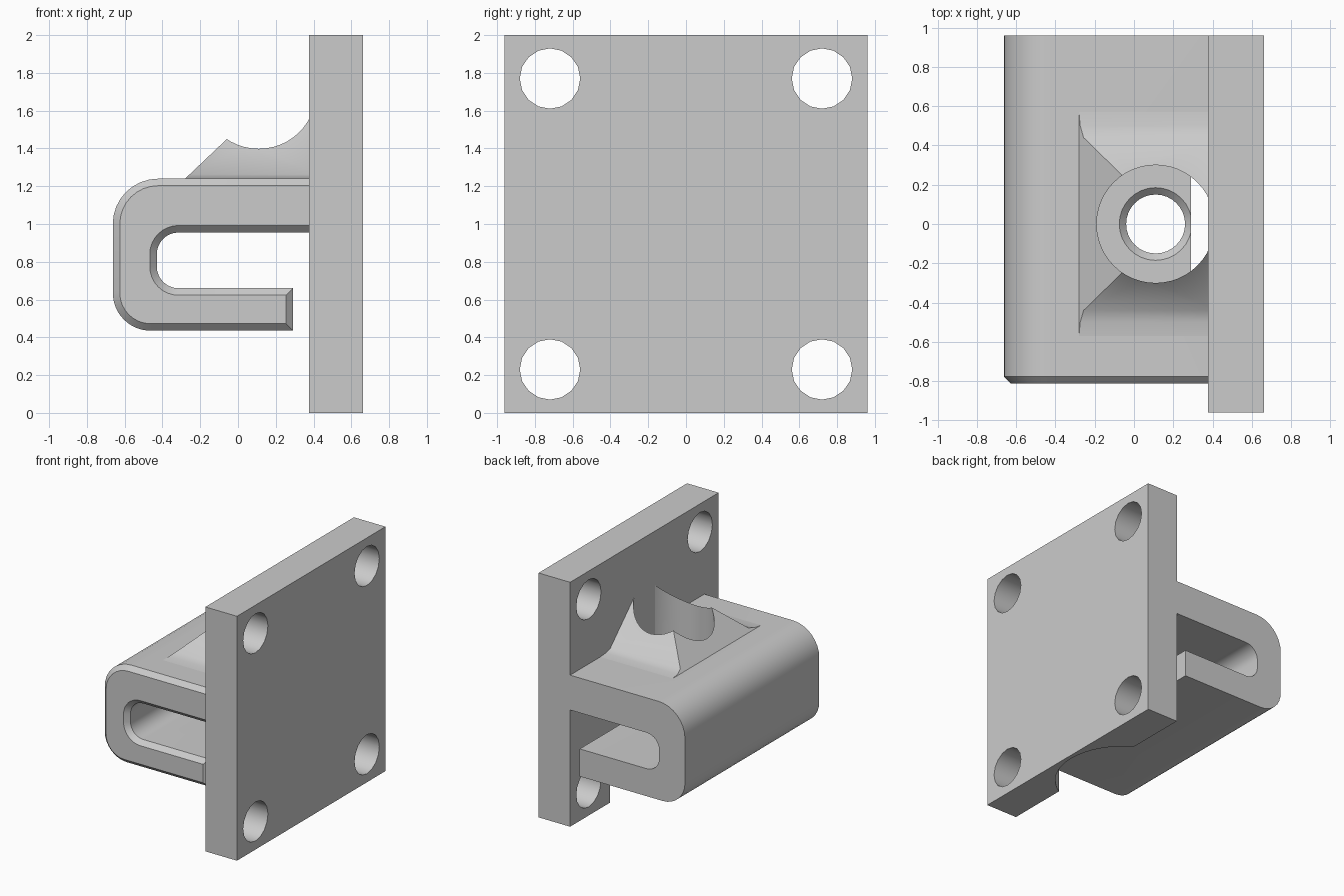
import bpy, bmesh, math
from mathutils import Vector, Matrix

if "Cube" in bpy.data.objects:
    bpy.data.objects.remove(bpy.data.objects["Cube"])

grey = bpy.data.materials.new("plain_grey")
grey.use_nodes = True
grey.diffuse_color = (0.6, 0.6, 0.6, 1)
grey.node_tree.nodes["Principled BSDF"].inputs["Base Color"].default_value = (0.6, 0.6, 0.6, 1)


def finish(name, bm):
    bmesh.ops.recalc_face_normals(bm, faces=bm.faces)
    mesh = bpy.data.meshes.new(name)
    bm.to_mesh(mesh)
    bm.free()
    mesh.materials.append(grey)
    obj = bpy.data.objects.new(name, mesh)
    bpy.context.collection.objects.link(obj)
    return obj


def prism(points, offset):
    """Closed profile swept along an offset vector."""
    bm = bmesh.new()
    face = bm.faces.new([bm.verts.new(p) for p in points])
    result = bmesh.ops.extrude_face_region(bm, geom=[face], use_keep_orig=True)
    verts = [v for v in result["geom"] if isinstance(v, bmesh.types.BMVert)]
    bmesh.ops.translate(bm, verts=verts, vec=offset)
    bmesh.ops.recalc_face_normals(bm, faces=bm.faces)
    return bm


def cylinder(center, r_low, r_high, length, sides, axis="Z"):
    bm = bmesh.new()
    turn = Matrix.Rotation(math.pi / 2, 4, "Y") if axis == "X" else Matrix()
    bmesh.ops.create_cone(bm, cap_ends=True, segments=sides, radius1=r_low, radius2=r_high,
                          depth=length, matrix=Matrix.Translation(center) @ turn)
    return finish("cutter", bm)


def cut(obj, *cutters):
    bpy.context.view_layer.objects.active = obj
    for cutter in cutters:
        cutter.hide_render = True
        mod = obj.modifiers.new("cut", "BOOLEAN")
        mod.operation = "DIFFERENCE"
        mod.solver = "EXACT"
        mod.object = cutter
        bpy.ops.object.modifier_apply(modifier=mod.name)
        bpy.data.objects.remove(cutter)


def smooth(obj):
    bpy.ops.object.select_all(action="DESELECT")
    obj.select_set(True)
    bpy.context.view_layer.objects.active = obj
    bpy.ops.object.shade_smooth_by_angle(angle=math.radians(30))


def arc(cx, cz, r, start, end, steps=8):
    """Points of an arc in the XZ plane, at the back of the bracket."""
    angles = [math.radians(start + (end - start) * i / steps) for i in range(steps + 1)]
    return [(cx + r * math.cos(a), BACK, cz + r * math.sin(a)) for a in angles]


BACK, FRONT = 0.96, -0.813
PLATE_X = 0.377
HOLE_X = 0.11

# Mounting plate with four bolt holes and a round clearance notch at the bottom
bm = bmesh.new()
bmesh.ops.create_cube(bm, size=1, matrix=Matrix.Translation((0.52, 0, 1))
                      @ Matrix.Diagonal((0.286, 1.92, 2, 1)))
plate = finish("mounting_plate", bm)
bolts = [cylinder((0.52, y, z), 0.16, 0.16, 1, 16, "X")
         for y in (-0.72, 0.72) for z in (0.23, 1.77)]
cut(plate, *bolts, cylinder((HOLE_X, 0, 0.168), 0.52, 0.52, 0.535, 48))
smooth(plate)

# Hook with a long slot, chamfered around its front face
profile = [(0.44, BACK, 1.24)]
profile += arc(-0.423, 1.0, 0.24, 90, 180)
profile += arc(-0.463, 0.635, 0.2, 180, 270)
profile += [(0.29, BACK, 0.435), (0.29, BACK, 0.66)]
profile += arc(-0.315, 0.775, 0.115, 270, 180)
profile += arc(-0.315, 0.84, 0.115, 180, 90)
profile += [(0.44, BACK, 0.955)]
bm = prism(profile, Vector((0, FRONT - BACK, 0)))
rim = [e for e in bm.edges if all(v.co.y < FRONT + 0.01 for v in e.verts)]
bmesh.ops.bevel(bm, geom=rim, offset=0.037, segments=1, affect="EDGES", profile=0.5)
hook = finish("hook", bm)
cut(hook,
    cylinder((HOLE_X, 0, 1.4), 0.3, 0.3, 1.2, 48),
    cylinder((HOLE_X, 0, 0.5), 0.15, 0.15, 0.6, 32),
    cylinder((HOLE_X, 0, 0.65), 0.15, 0.2, 0.05, 32))
smooth(hook)

# Sloped boss around the upper hole
half = [(0.57, 1.2), (0.57, 1.24), (0.5, 1.246), (0.44, 1.262)]
section = half + [(0, 1.69)] + [(-y, z) for y, z in reversed(half)]
bm = prism([(-0.32, y, z) for y, z in section], Vector((0.74, 0, 0)))
sliced = bmesh.ops.bisect_plane(bm, geom=bm.verts[:] + bm.edges[:] + bm.faces[:],
                                plane_co=(-0.28, 0, 1.24), plane_no=(-0.95, 0, 1),
                                clear_outer=True)
rim = [e for e in sliced["geom_cut"] if isinstance(e, bmesh.types.BMEdge)]
bmesh.ops.holes_fill(bm, edges=rim, sides=0)
boss = finish("sloped_boss", bm)
cut(boss, cylinder((HOLE_X, 0, 1.4), 0.3, 0.3, 1.2, 48))
smooth(boss)
